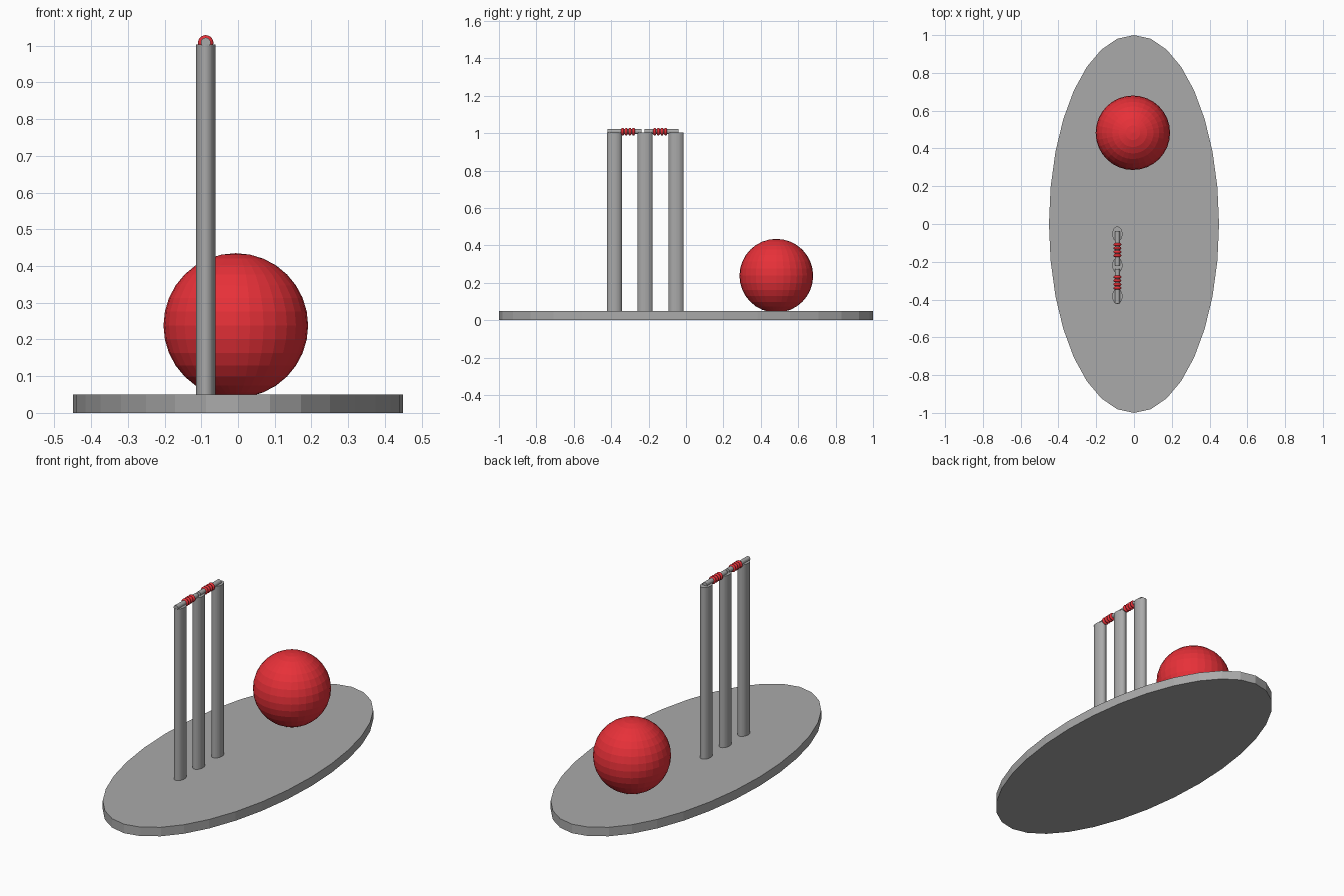
import bpy, math

if "Cube" in bpy.data.objects:
    bpy.data.objects.remove(bpy.data.objects["Cube"])


def material(name, rgb):
    m = bpy.data.materials.new(name)
    m.diffuse_color = (*rgb, 1)
    m.use_nodes = True
    m.node_tree.nodes["Principled BSDF"].inputs["Base Color"].default_value = m.diffuse_color
    return m


GREY = material("grey", (0.40, 0.40, 0.40))
RED = material("red", (0.80, 0.03, 0.04))


def finish(name, mat, scale):
    ob = bpy.context.object
    ob.name = name
    ob.scale = scale
    ob.data.materials.append(mat)
    bpy.ops.object.transform_apply(location=False, rotation=True, scale=True)
    return ob


def upright(name, x, y, z0, z1, rx, ry):
    bpy.ops.mesh.primitive_cylinder_add(vertices=32, radius=1, depth=1,
                                        location=(x, y, (z0 + z1) / 2))
    finish(name, GREY, (rx, ry, z1 - z0))


def ball(name, loc, size, segments=32, rings=16, rot=(0, 0, 0)):
    bpy.ops.mesh.primitive_uv_sphere_add(segments=segments, ring_count=rings,
                                         radius=1, location=loc, rotation=rot)
    finish(name, RED, size)


ROW_X = -0.088

# Oval base and ball
upright("base", 0, 0, 0, 0.05, 0.45, 1.0)
ball("ball", (-0.006, 0.483, 0.238), (0.197,) * 3)

# Three oval posts in a row
for i, y in enumerate((-0.383, -0.219, -0.053)):
    upright(f"post_{i + 1}", ROW_X, y, 0.04, 1.004, 0.027, 0.04)

# Two crossbars on top, each with four red beads
for i, (y0, y1, mid) in enumerate(((-0.421, -0.239, -0.310),
                                   (-0.221, -0.039, -0.138))):
    bpy.ops.mesh.primitive_cylinder_add(
        vertices=32, radius=1, depth=1,
        location=(ROW_X, (y0 + y1) / 2, 1.009), rotation=(math.pi / 2, 0, 0))
    finish(f"crossbar_{i + 1}", GREY, (0.013, 0.013, y1 - y0))
    for k in range(4):
        y = mid + (k - 1.5) * 0.0195
        ball(f"bead_{i + 1}_{k + 1}", (ROW_X, y, 1.008),
             (0.021, 0.021, 0.0105), 24, 12, (math.pi / 2, 0, 0))
